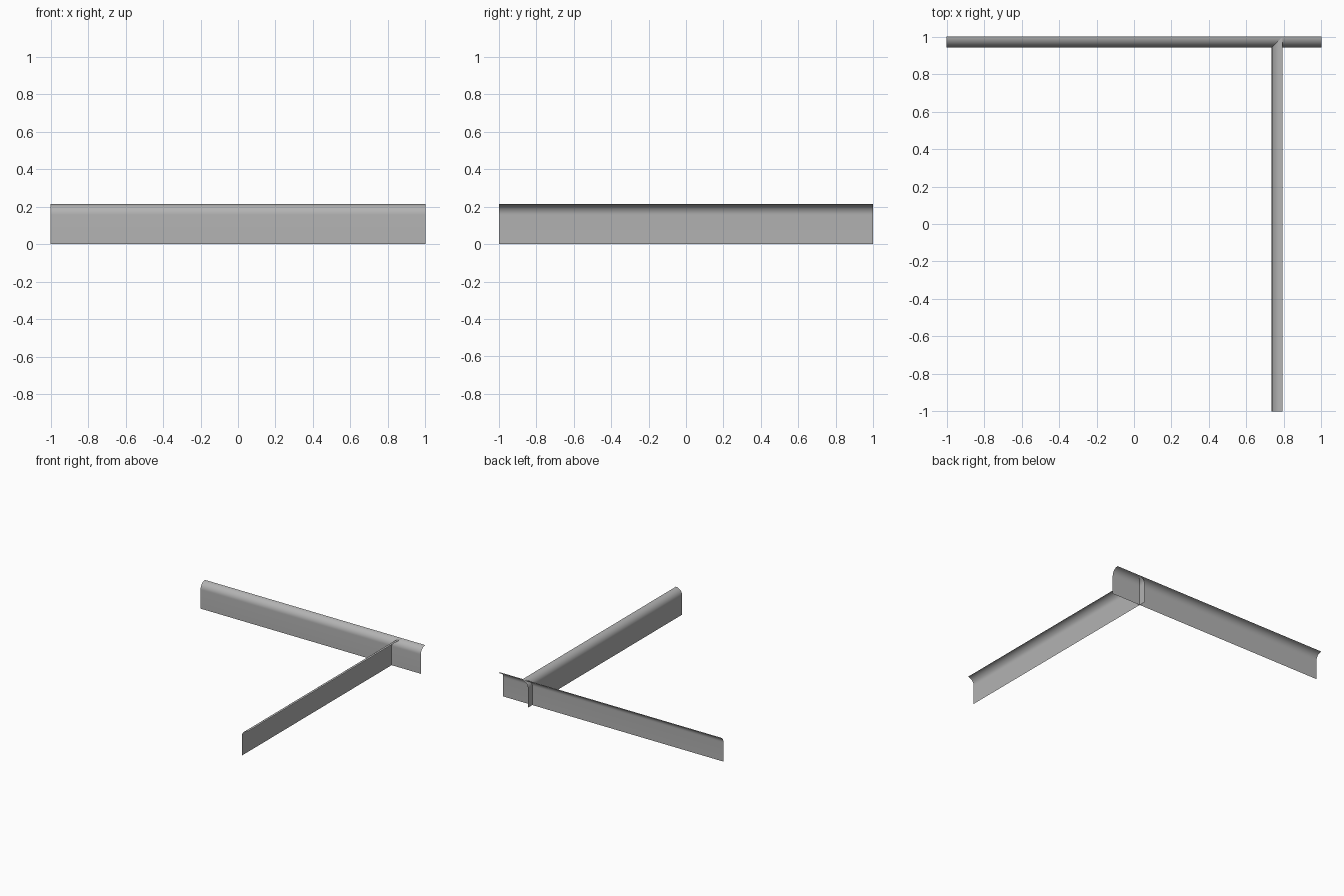
import bpy, bmesh, math
from mathutils import Matrix, Vector

cube = bpy.data.objects.get("Cube")
if cube:
    bpy.data.objects.remove(cube, do_unlink=True)

HEIGHT, RADIUS, STEPS = 0.214, 0.057, 12

grey = bpy.data.materials.new("plain_grey")
grey.use_nodes = True
colour = (0.45, 0.45, 0.45, 1)
grey.diffuse_color = colour
grey.node_tree.nodes["Principled BSDF"].inputs["Base Color"].default_value = colour


def rail(name, location, turn):
    """Thin upright strip along local x whose top edge rolls over towards local +y."""
    profile = [(0, 0)]
    for i in range(STEPS + 1):
        a = math.pi / 2 * i / STEPS
        profile.append((RADIUS * (1 - math.cos(a)), HEIGHT - RADIUS + RADIUS * math.sin(a)))
    bm = bmesh.new()
    ends = [[bm.verts.new((x, y, z)) for y, z in profile] for x in (-1, 1)]
    for i in range(len(profile) - 1):
        bm.faces.new((ends[0][i], ends[1][i], ends[1][i + 1], ends[0][i + 1]))
    bm.transform(Matrix.Translation(Vector(location)) @ Matrix.Rotation(turn, 4, "Z"))
    mesh = bpy.data.meshes.new(name)
    bm.to_mesh(mesh)
    bm.free()
    mesh.materials.append(grey)
    obj = bpy.data.objects.new(name, mesh)
    bpy.context.collection.objects.link(obj)
    bpy.ops.object.select_all(action="DESELECT")
    obj.select_set(True)
    bpy.context.view_layer.objects.active = obj
    bpy.ops.object.shade_smooth_by_angle(angle=math.radians(30))


# Back rail rolls backwards; the crossing side rail rolls towards +x
rail("back_rail", (0, 1 - RADIUS, 0), 0)
rail("side_rail", (0.735, 0, 0), -math.pi / 2)
